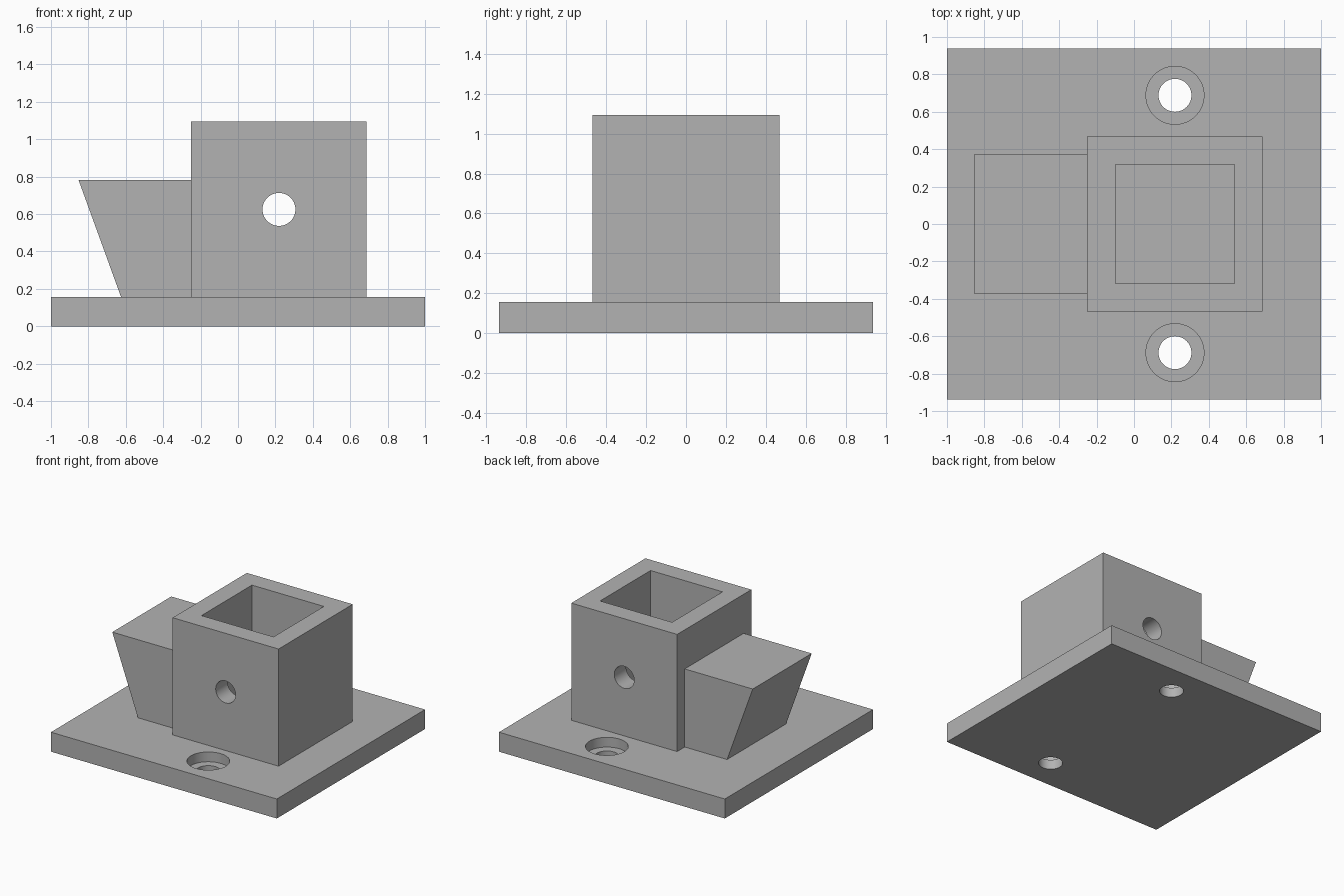
import bpy
import bmesh

if "Cube" in bpy.data.objects:
    bpy.data.objects.remove(bpy.data.objects["Cube"])

grey = bpy.data.materials.new("plain_grey")
grey.use_nodes = True
grey.diffuse_color = (0.45, 0.45, 0.45, 1)
grey.node_tree.nodes["Principled BSDF"].inputs["Base Color"].default_value = (0.45, 0.45, 0.45, 1)

BASE_TOP = 0.156
HOLE_X = 0.219
HOLE_R = 0.088


def prism(name, profile, half_depth):
    """Extrude an x-z profile along y, centred on y = 0."""
    bm = bmesh.new()
    face = bm.faces.new([bm.verts.new((x, -half_depth, z)) for x, z in profile])
    grown = bmesh.ops.extrude_face_region(bm, geom=[face])["geom"]
    verts = [v for v in grown if isinstance(v, bmesh.types.BMVert)]
    bmesh.ops.translate(bm, verts=verts, vec=(0, 2 * half_depth, 0))
    bmesh.ops.recalc_face_normals(bm, faces=bm.faces)
    mesh = bpy.data.meshes.new(name)
    bm.to_mesh(mesh)
    bm.free()
    mesh.materials.append(grey)
    obj = bpy.data.objects.new(name, mesh)
    bpy.context.collection.objects.link(obj)
    return obj


def box(name, x0, x1, half_depth, z0, z1):
    return prism(name, [(x0, z0), (x1, z0), (x1, z1), (x0, z1)], half_depth)


def cylinder(radius, depth, location, rotation=(0, 0, 0)):
    bpy.ops.mesh.primitive_cylinder_add(vertices=64, radius=radius, depth=depth,
                                        location=location, rotation=rotation)
    obj = bpy.context.object
    obj.data.materials.append(grey)
    return obj


def cut(target, cutter):
    """Subtract the cutter, then remove it."""
    mod = target.modifiers.new("cut", 'BOOLEAN')
    mod.operation = 'DIFFERENCE'
    mod.solver = 'EXACT'
    mod.object = cutter
    bpy.ops.object.select_all(action='DESELECT')
    bpy.context.view_layer.objects.active = target
    target.select_set(True)
    bpy.ops.object.modifier_apply(modifier=mod.name)
    bpy.data.objects.remove(cutter)


# Base plate with two counterbored screw holes
base = box("base_plate", -1, 1, 0.9375, 0, BASE_TOP)
for side in (-1, 1):
    y = side * 0.688
    cut(base, cylinder(HOLE_R, 1, (HOLE_X, y, 0)))
    cut(base, cylinder(0.155, BASE_TOP, (HOLE_X, y, BASE_TOP)))

# Square socket, open at the top, with a cross pin hole
socket = box("square_socket", -0.25, 0.6875, 0.469, BASE_TOP, 1.094)
cut(socket, box("cavity_cutter", -0.1, 0.5375, 0.319, 0, 2))
cut(socket, cylinder(HOLE_R, 2, (HOLE_X, 0, 0.625), (1.5707963, 0, 0)))

# Sloping support block beside the socket
prism("support_block", [(-0.625, BASE_TOP), (-0.25, BASE_TOP),
                        (-0.25, 0.781), (-0.852, 0.781)], 0.373)

# Smooth hole walls, sharp edges elsewhere
for obj in (base, socket):
    bpy.ops.object.select_all(action='DESELECT')
    bpy.context.view_layer.objects.active = obj
    obj.select_set(True)
    bpy.ops.object.shade_smooth_by_angle(angle=0.5)
